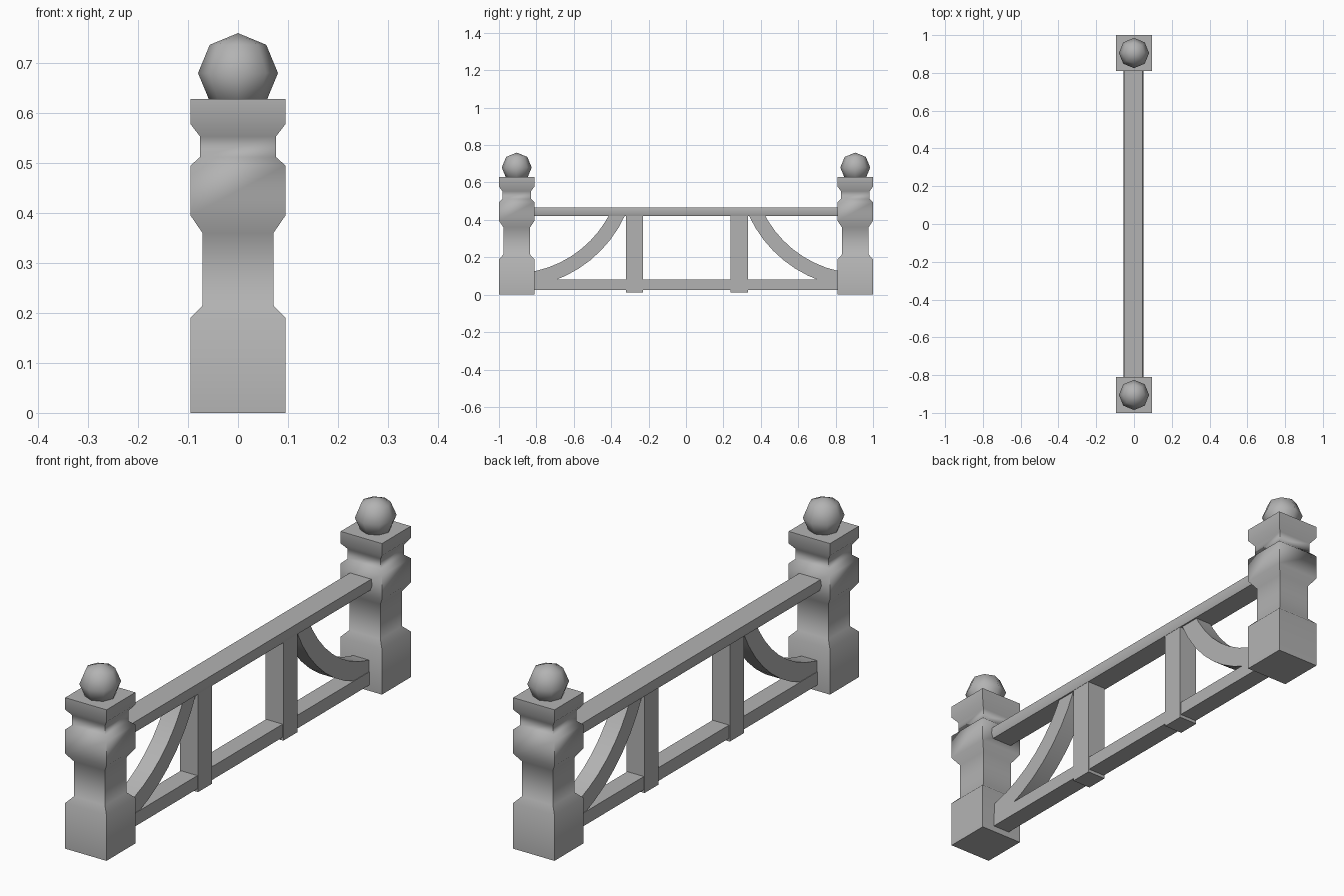
import bpy, bmesh, math
from mathutils import Matrix

cube = bpy.data.objects.get("Cube")
if cube:
    bpy.data.objects.remove(cube, do_unlink=True)

stone = bpy.data.materials.new("grey_stone")
stone.use_nodes = True
GREY = (0.45, 0.45, 0.45, 1)
stone.diffuse_color = GREY
stone.node_tree.nodes["Principled BSDF"].inputs["Base Color"].default_value = GREY


def finish(name, bm):
    """Turn a bmesh into a shaded object."""
    bmesh.ops.recalc_face_normals(bm, faces=bm.faces)
    mesh = bpy.data.meshes.new(name)
    bm.to_mesh(mesh)
    bm.free()
    mesh.materials.append(stone)
    obj = bpy.data.objects.new(name, mesh)
    bpy.context.collection.objects.link(obj)
    bpy.ops.object.select_all(action='DESELECT')
    obj.select_set(True)
    bpy.context.view_layer.objects.active = obj
    bpy.ops.object.shade_smooth_by_angle(angle=math.radians(60))
    return obj


def loft(name, rings):
    """Skin a list of closed rings and cap both ends."""
    bm = bmesh.new()
    loops = [[bm.verts.new(p) for p in ring] for ring in rings]
    n = len(loops[0])
    for a, b in zip(loops, loops[1:]):
        for i in range(n):
            j = (i + 1) % n
            bm.faces.new((a[i], a[j], b[j], b[i]))
    bm.faces.new(loops[0])
    bm.faces.new(loops[-1])
    return finish(name, bm)


def beam(name, x, y0, y1, z0, z1):
    section = [(-x, z0), (x, z0), (x, z1), (-x, z1)]
    return loft(name, [[(px, y, pz) for px, pz in section] for y in (y0, y1)])


# Post profile: half width, height
POST = [(.095, 0), (.095, .19), (.071, .215), (.071, .36), (.095, .395),
        (.095, .495), (.076, .512), (.076, .553), (.095, .578), (.095, .628)]
MID = 0.005  # the infill sits slightly towards the back

for side, label in ((-1, "front"), (1, "back")):
    # Square turned post
    cy = side * 0.905
    loft(label + "_post", [[(-w, cy - w, z), (w, cy - w, z),
                            (w, cy + w, z), (-w, cy + w, z)] for w, z in POST])

    # Low-poly ball finial
    bm = bmesh.new()
    bmesh.ops.create_uvsphere(bm, u_segments=8, v_segments=4, radius=0.08,
                              matrix=Matrix.Translation((0, cy, .68)))
    finish(label + "_ball_finial", bm)

    # Upright between the rails
    uy = MID + side * 0.28
    beam(label + "_upright", .041, uy - .046, uy + .046, .012, .43)

    # Curved brace swept along an arc
    rings = []
    for i in range(10):
        a = math.radians(6 + 59.5 * i / 9)
        ring = []
        for r, x in ((.587, -.036), (.587, .036), (.664, .036), (.664, -.036)):
            ring.append((x, MID + side * (.935 - r * math.sin(a)), .7 - r * math.cos(a)))
        rings.append(ring)
    loft(label + "_curved_brace", rings)

# Bottom rail
beam("bottom_rail", .038, -.83, .83, .025, .08)

# Handrail with softened sides
RAIL = [(-.048, .42), (.042, .42), (.05, .442), (.046, .467), (-.052, .467), (-.056, .442)]
loft("handrail", [[(x, y, z) for x, z in RAIL] for y in (-.83, .83)])
